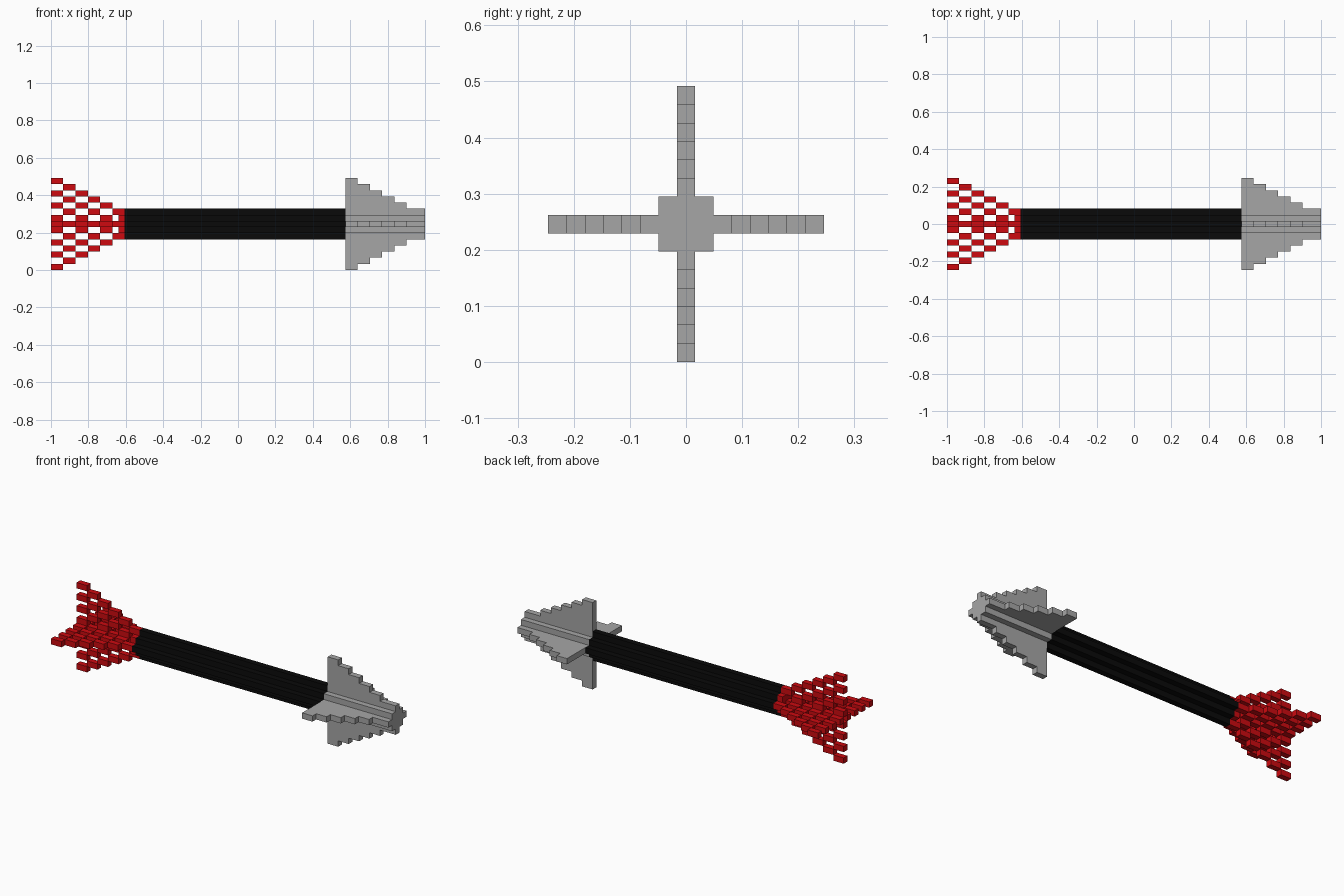
import bpy, bmesh
from mathutils import Matrix, Vector
from math import pi

if "Cube" in bpy.data.objects:
    bpy.data.objects.remove(bpy.data.objects["Cube"])

U = 2 / 61            # grid unit: the arrow is 61 units long, 15 units high
ZC = 7.5 * U          # height of the arrow axis


def material(name, rgb):
    m = bpy.data.materials.new(name)
    m.diffuse_color = (*rgb, 1)
    m.use_nodes = True
    m.node_tree.nodes["Principled BSDF"].inputs["Base Color"].default_value = m.diffuse_color
    return m


BLACK = material("shaft black", (0.003, 0.003, 0.003))
RED = material("feather red", (0.61, 0.003, 0.005))
GREY = material("steel grey", (0.38, 0.38, 0.38))


def prism(bm, points, direction, turn=0.0):
    """Extrude a polygon (grid units), then spin it about the x axis."""
    rot = Matrix.Rotation(turn, 3, 'X')
    a = [bm.verts.new(rot @ Vector(p)) for p in points]
    b = [bm.verts.new(rot @ (Vector(p) + Vector(direction))) for p in points]
    bm.faces.new(a)
    bm.faces.new(b[::-1])
    n = len(a)
    for i in range(n):
        j = (i + 1) % n
        bm.faces.new((a[j], a[i], b[i], b[j]))


def box(bm, x0, x1, y0, y1, z0, z1, turn=0.0):
    prism(bm, [(x0, y0, z0), (x0, y1, z0), (x0, y1, z1), (x0, y0, z1)],
          (x1 - x0, 0, 0), turn)


def finish(name, bm, mat):
    bmesh.ops.recalc_face_normals(bm, faces=bm.faces)
    bm.transform(Matrix.Translation((-1, 0, ZC)) @ Matrix.Scale(U, 4))
    me = bpy.data.meshes.new(name)
    bm.to_mesh(me)
    bm.free()
    me.materials.append(mat)
    bpy.context.collection.objects.link(bpy.data.objects.new(name, me))


def rod(name, x0, x1, mat):
    """Square rod with a ridge along each of its four sides."""
    pts = []
    y_z = [(2.5, -.5), (2.5, .5), (1.5, .5), (1.5, 1.5), (.5, 1.5)]
    for _ in range(4):
        pts += [(x0, y, z) for y, z in y_z]
        y_z = [(-z, y) for y, z in y_z]
    bm = bmesh.new()
    prism(bm, pts, (x1 - x0, 0, 0))
    finish(name, bm, mat)


# Shaft and the red collar behind it
rod("shaft", 12, 48, BLACK)
rod("tail_collar", 11, 12, RED)

# Arrowhead: square core with four stepped blades
bm = bmesh.new()
box(bm, 48, 61, -1.5, 1.5, -1.5, 1.5)
finish("head_core", bm, GREY)
profile = [(48, -.5, 1.5)]
for i in range(6):
    x0, x1, h = 48 + 2 * i, (50 + 2 * i if i < 5 else 61), 7.5 - i
    profile += [(x0, -.5, h), (x1, -.5, h)]
profile.append((61, -.5, 1.5))
bm = bmesh.new()
for q in range(4):
    prism(bm, profile, (0, 1, 0), q * pi / 2)
finish("head_blades", bm, GREY)

# Fletching: two crossed chequered fins tapering toward the shaft
bm = bmesh.new()
for col in range(6):
    x0, x1 = 2 * col, min(2 * col + 2, 11)
    for k in range(7 - col, -1, -2):
        if k == 0:
            box(bm, x0, x1, -.5, .5, -.5, .5)
        else:
            for q in range(4):
                box(bm, x0, x1, -.5, .5, k - .5, k + .5, q * pi / 2)
finish("fletching", bm, RED)
